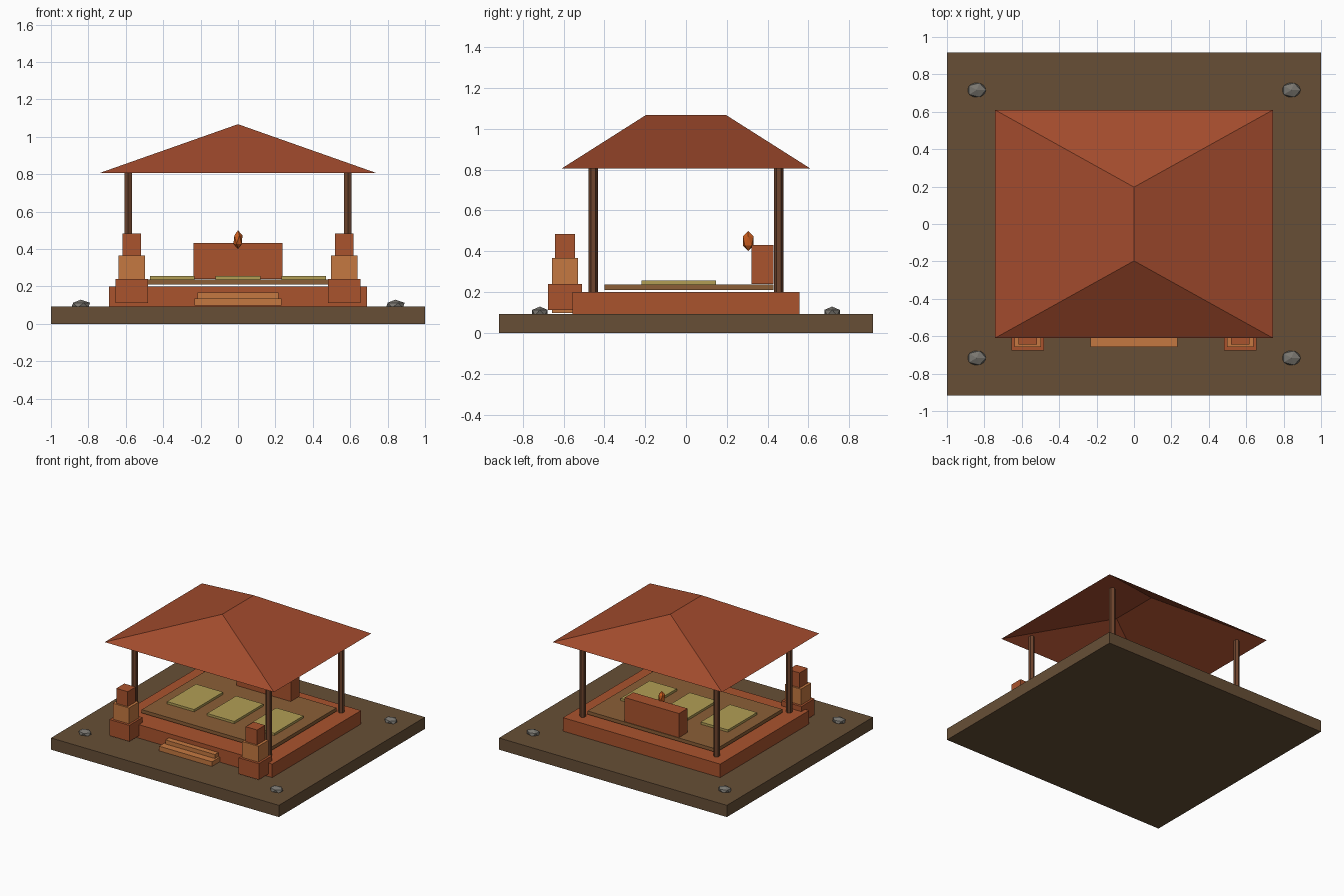
import bpy, bmesh
from mathutils import Matrix

if "Cube" in bpy.data.objects:
    bpy.data.objects.remove(bpy.data.objects["Cube"])


def material(name, rgb):
    m = bpy.data.materials.new(name)
    m.diffuse_color = (*rgb, 1)
    m.use_nodes = True
    m.node_tree.nodes["Principled BSDF"].inputs["Base Color"].default_value = m.diffuse_color
    return m


EARTH = material("earth", (0.135, 0.078, 0.037))
BRICK = material("brick", (0.40, 0.087, 0.027))
SANDSTONE = material("sandstone", (0.56, 0.19, 0.053))
ROOF = material("roof_tile", (0.36, 0.07, 0.026))
WOOD = material("wood", (0.156, 0.058, 0.026))
FLOOR = material("floor", (0.26, 0.114, 0.038))
STRAW = material("straw", (0.445, 0.342, 0.091))
FIRE = material("fire", (0.60, 0.11, 0.013))
STONE = material("stone", (0.19, 0.18, 0.16))


def finish(name, bm, mat, loc=(0, 0, 0)):
    me = bpy.data.meshes.new(name)
    bmesh.ops.recalc_face_normals(bm, faces=bm.faces)
    bm.to_mesh(me)
    bm.free()
    me.materials.append(mat)
    ob = bpy.data.objects.new(name, me)
    ob.location = loc
    bpy.context.collection.objects.link(ob)
    return ob


def box(name, x, y, z, mat):
    """Box from (min, max) ranges."""
    size = [r[1] - r[0] for r in (x, y, z)]
    mid = [(r[0] + r[1]) / 2 for r in (x, y, z)]
    bm = bmesh.new()
    bmesh.ops.create_cube(bm, size=1, matrix=Matrix.Diagonal((*size, 1)))
    return finish(name, bm, mat, mid)


def around(c, width):
    return (c - width / 2, c + width / 2)


# Ground, plinth and floor
box("ground", (-1, 1), (-0.916, 0.916), (0, 0.093), EARTH)
box("plinth", (-0.69, 0.69), (-0.557, 0.557), (0.093, 0.2), BRICK)
box("floor_panel", (-0.565, 0.565), (-0.40, 0.428), (0.21, 0.237), FLOOR)

# Front steps
box("lower_step", (-0.232, 0.232), (-0.657, -0.55), (0.097, 0.134), SANDSTONE)
box("upper_step", (-0.217, 0.217), (-0.60, -0.54), (0.134, 0.166), SANDSTONE)

# Seating mats
for i in (-1, 0, 1):
    box(f"mat_{i + 2}", around(i * 0.352, 0.238), (-0.217, 0.147), (0.238, 0.256), STRAW)

# Altar with flame
box("altar", (-0.238, 0.238), (0.322, 0.428), (0.24, 0.431), BRICK)
bm = bmesh.new()
bmesh.ops.create_icosphere(bm, subdivisions=1, radius=1,
                           matrix=Matrix.Diagonal((0.027, 0.031, 0.05, 1)))
finish("flame", bm, FIRE, (0, 0.305, 0.45))

# Stepped gate pedestals
TIERS = [("base", 0.176, 0.167, 0.112, 0.24, BRICK),
         ("middle", 0.142, 0.128, 0.24, 0.366, SANDSTONE),
         ("top", 0.10, 0.10, 0.366, 0.484, BRICK)]
for side, s in (("left", -1), ("right", 1)):
    for part, wx, wy, z0, z1, mat in TIERS:
        box(f"{side}_pedestal_{part}", around(s * 0.568, wx), around(-0.593, wy), (z0, z1), mat)

# Hexagonal posts and corner rocks
for sx in (-1, 1):
    for sy in (-1, 1):
        tag = ("front" if sy < 0 else "back") + ("_left" if sx < 0 else "_right")
        bm = bmesh.new()
        bmesh.ops.create_cone(bm, cap_ends=True, segments=6, radius1=0.023,
                              radius2=0.023, depth=0.61)
        finish(tag + "_post", bm, WOOD, (sx * 0.587, sy * 0.455, 0.505))
        bm = bmesh.new()
        bmesh.ops.create_icosphere(bm, subdivisions=1, radius=1,
                                   matrix=Matrix.Diagonal((0.056, 0.045, 0.03, 1)))
        finish(tag + "_rock", bm, STONE, (sx * 0.841, sy * 0.716, 0.099))

# Hipped roof, open underneath
bm = bmesh.new()
a, b, c, d, f, g = [bm.verts.new(p) for p in (
    (-0.743, -0.61, 0.805), (0.743, -0.61, 0.805), (0.743, 0.61, 0.805),
    (-0.743, 0.61, 0.805), (0, -0.197, 1.067), (0, 0.197, 1.067))]
for face in ((a, b, f), (b, c, g, f), (c, d, g), (d, a, f, g)):
    bm.faces.new(face)
finish("roof", bm, ROOF)
